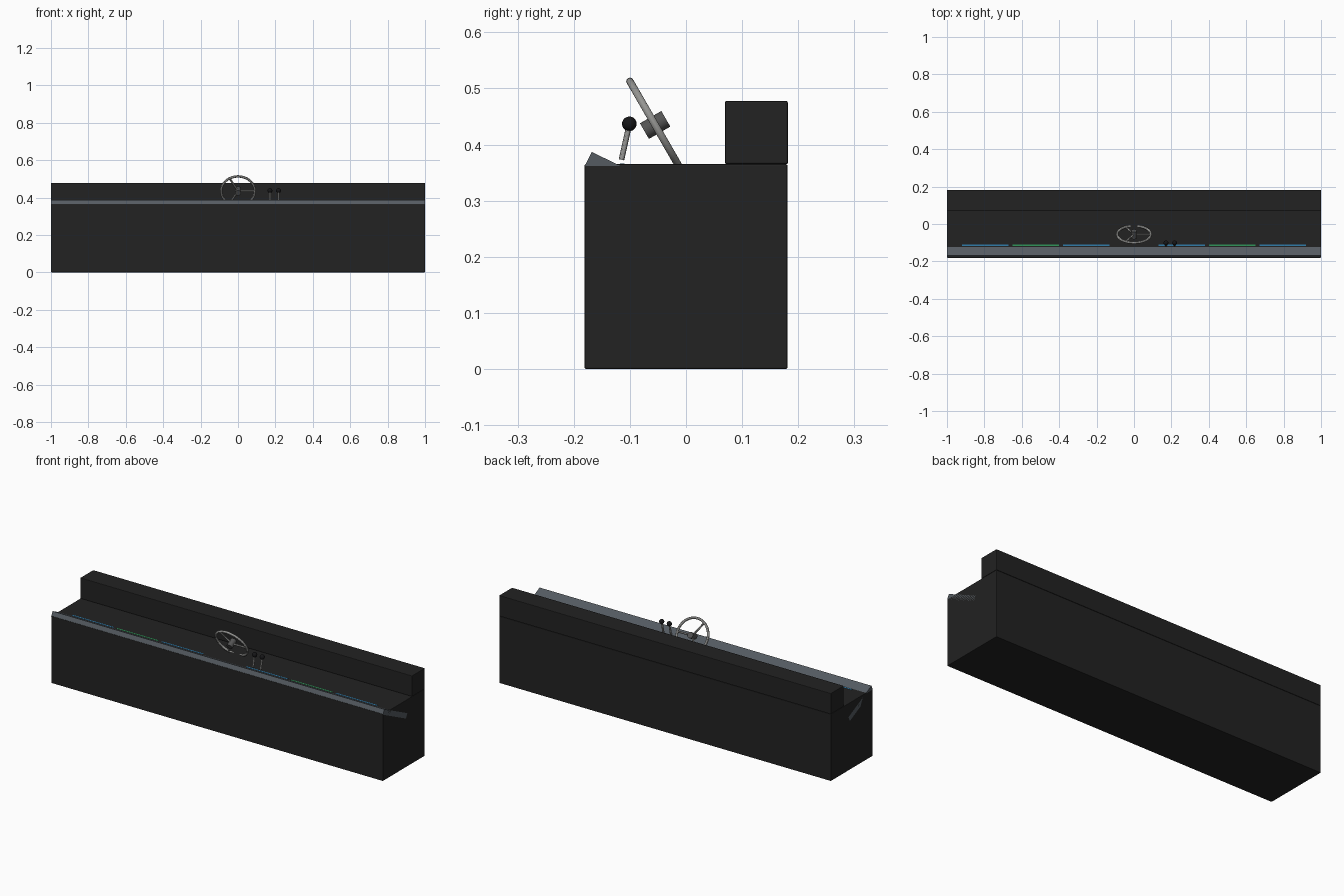
import bpy
from math import radians, cos, sin, pi
from mathutils import Vector, Matrix

cube = bpy.data.objects.get("Cube")
if cube:
    bpy.data.objects.remove(cube, do_unlink=True)


def material(name, r, g, b):
    m = bpy.data.materials.new(name)
    m.use_nodes = True
    m.diffuse_color = (r, g, b, 1)
    m.node_tree.nodes["Principled BSDF"].inputs["Base Color"].default_value = (r, g, b, 1)
    return m


black = material("console black", 0.016, 0.016, 0.016)
panel_grey = material("panel grey", 0.09, 0.105, 0.12)
steel = material("steel", 0.3, 0.3, 0.29)
hub_grey = material("hub grey", 0.09, 0.09, 0.09)
knob_black = material("knob black", 0.008, 0.008, 0.009)
blue = material("screen blue", 0.03, 0.2, 0.4)
green = material("screen green", 0.03, 0.3, 0.1)


def finish(name, mat, smooth=False):
    ob = bpy.context.object
    ob.name = name
    ob.data.materials.append(mat)
    if smooth:
        bpy.ops.object.shade_smooth_by_angle()
    return ob


def box(name, centre, size, mat, tilt=0, bevel=0):
    bpy.ops.mesh.primitive_cube_add(size=1)
    ob = finish(name, mat)
    ob.data.transform(Matrix.Diagonal((*size, 1)))
    ob.location = centre
    ob.rotation_euler.x = tilt
    if bevel:
        mod = ob.modifiers.new("soft edges", 'BEVEL')
        mod.width = bevel
        mod.segments = 2
    return ob


def rod(name, a, b, radius, mat, sides=16):
    a, b = Vector(a), Vector(b)
    bpy.ops.mesh.primitive_cylinder_add(vertices=sides, radius=radius, depth=(b - a).length,
                                        location=(a + b) / 2)
    ob = finish(name, mat, True)
    ob.rotation_euler = (b - a).to_track_quat('Z', 'Y').to_euler()
    return ob


# Cabinet and raised back ledge
box("cabinet", (0, 0, 0.1825), (2, 0.362, 0.365), black, bevel=0.003)
box("back_ledge", (0, 0.1255, 0.4215), (2, 0.112, 0.113), black, bevel=0.003)

# Sloped control panel, sunk into the cabinet
tilt = radians(-26)
along = Vector((0, cos(tilt), sin(tilt)))
up = Vector((0, -sin(tilt), cos(tilt)))
front_top = Vector((0, -0.168, 0.387))
box("control_panel", front_top + along * 0.11 - up * 0.014, (2, 0.22, 0.028), panel_grey, tilt)

# Screens, only their upper edge shows above the cabinet
for side in (-1, 1):
    for i, mat in enumerate((blue, green, blue)):
        box("screen", (side * (0.255 + 0.27 * i), -0.114, 0.3635), (0.25, 0.008, 0.005), mat)

# Steering wheel: rim, three spokes and hub
centre = Vector((0, -0.055, 0.435))
lean = radians(-60)
turn = Matrix.Rotation(lean, 3, 'X')
bpy.ops.mesh.primitive_torus_add(major_radius=0.09, minor_radius=0.0065, major_segments=48,
                                 minor_segments=12, location=centre, rotation=(lean, 0, 0))
finish("wheel_rim", steel, True)
for k in range(3):
    angle = 2 * pi * k / 3
    tip = turn @ Vector((cos(angle), sin(angle), 0)) * 0.09
    rod("wheel_spoke", centre, centre + tip, 0.005, steel, 12)
axis = turn @ Vector((0, 0, 1))
rod("wheel_hub", centre - axis * 0.022, centre + axis * 0.022, 0.016, hub_grey, 24)

# Throttle levers with ball knobs
for x in (0.171, 0.217):
    rod("lever_shaft", (x, -0.115, 0.373), (x, -0.101, 0.436), 0.005, steel, 12)
    bpy.ops.mesh.primitive_uv_sphere_add(segments=20, ring_count=12, radius=0.013,
                                         location=(x, -0.101, 0.437))
    finish("lever_knob", knob_black, True)
